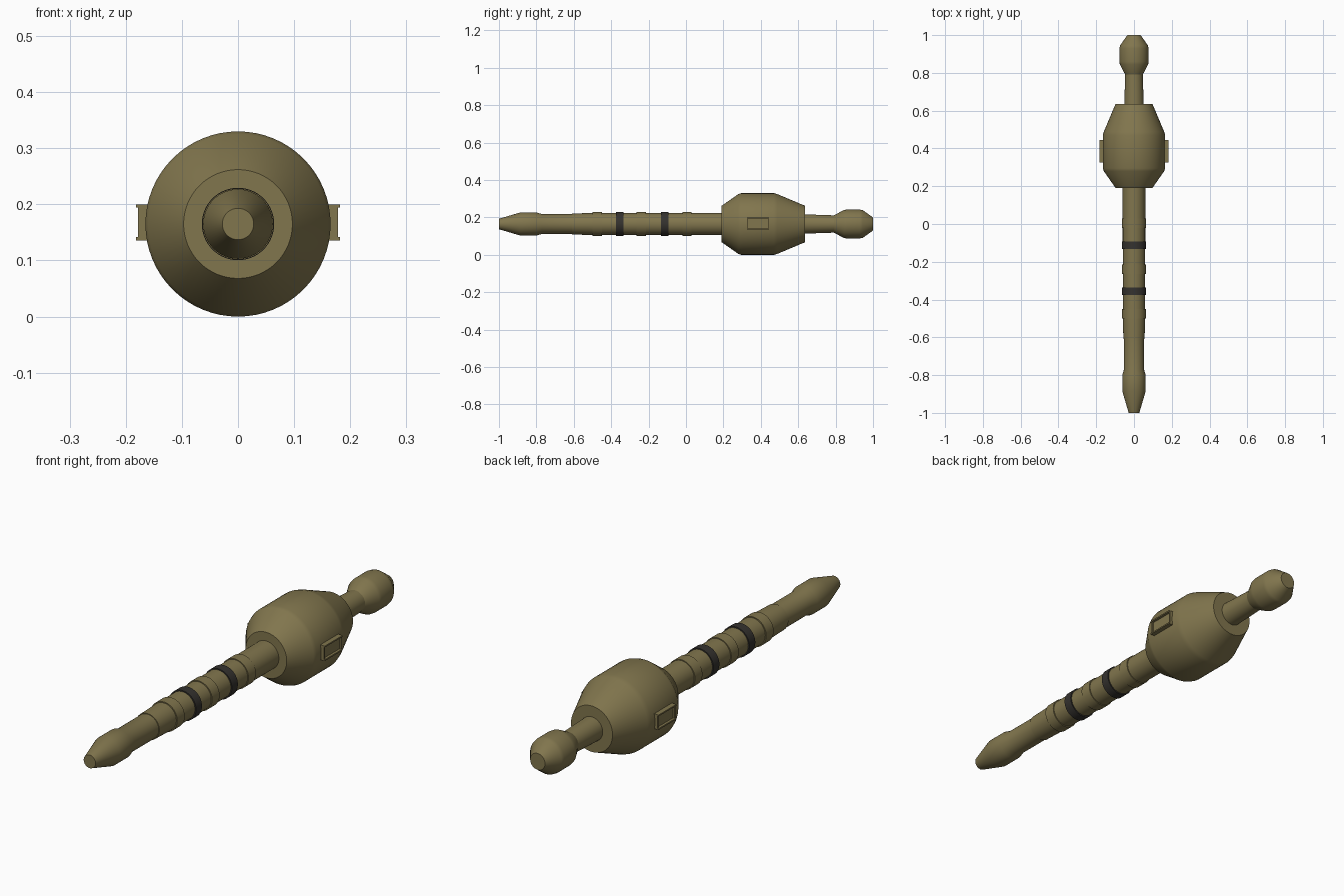
import bpy, bmesh, math
from mathutils import Matrix

cube = bpy.data.objects.get("Cube")
if cube:
    bpy.data.objects.remove(cube, do_unlink=True)

AXIS_Z = 0.165


def material(name, rgb):
    m = bpy.data.materials.new(name)
    m.use_nodes = True
    m.diffuse_color = (*rgb, 1)
    bsdf = m.node_tree.nodes["Principled BSDF"]
    bsdf.inputs["Base Color"].default_value = (*rgb, 1)
    bsdf.inputs["Roughness"].default_value = 0.7
    return m


olive = material("olive bronze", (0.22, 0.18, 0.075))
dark = material("charcoal", (0.035, 0.032, 0.028))


def finish(name, bm, mat):
    bmesh.ops.recalc_face_normals(bm, faces=bm.faces)
    mesh = bpy.data.meshes.new(name)
    bm.to_mesh(mesh)
    bm.free()
    mesh.materials.append(mat)
    obj = bpy.data.objects.new(name, mesh)
    bpy.context.collection.objects.link(obj)
    return obj


def lathe(name, profile, mat, sides=64):
    """Turn (y, radius) points around the long axis and cap both ends."""
    bm = bmesh.new()
    rings = []
    for y, r in profile:
        angles = [math.tau * i / sides for i in range(sides)]
        rings.append([bm.verts.new((r * math.cos(a), y, AXIS_Z + r * math.sin(a)))
                      for a in angles])
    for a, b in zip(rings, rings[1:]):
        for i in range(sides):
            j = (i + 1) % sides
            bm.faces.new((a[i], a[j], b[j], b[i]))
    bm.faces.new(rings[0])
    bm.faces.new(rings[-1])
    obj = finish(name, bm, mat)
    bpy.ops.object.select_all(action="DESELECT")
    obj.select_set(True)
    bpy.context.view_layer.objects.active = obj
    bpy.ops.object.shade_smooth_by_angle(angle=math.radians(45))
    return obj


def box(bm, x, y, z, sx, sy, sz):
    bmesh.ops.create_cube(bm, size=1, matrix=Matrix.Translation((x, y, z))
                          @ Matrix.Diagonal((sx, sy, sz, 1)))


# Tapered front tip and slim neck
lathe("front_tip", [(-1, 0.028), (-0.885, 0.062), (-0.80, 0.062),
                    (-0.77, 0.053), (-0.60, 0.053)], olive)

# Grip shaft with raised collars
lathe("grip_shaft", [(-0.61, 0.056), (-0.50, 0.059), (0.20, 0.060)], olive)
for i, y in enumerate((-0.475, -0.24, 0.005)):
    lathe(f"grip_collar_{i + 1}", [(y - 0.025, 0.0635), (y + 0.025, 0.0635)], olive)
for i, y in enumerate((-0.355, -0.113)):
    lathe(f"dark_band_{i + 1}", [(y - 0.02, 0.0645), (y + 0.02, 0.0645)], dark)

# Large rounded body
lathe("body", [(0.19, 0.097), (0.28, 0.160), (0.295, 0.165), (0.47, 0.165),
               (0.488, 0.160), (0.635, 0.098)], olive)

# Rear neck and end knob
lathe("rear_neck", [(0.62, 0.052), (0.80, 0.046)], olive)
lathe("end_knob", [(0.79, 0.046), (0.845, 0.075), (0.86, 0.077),
                   (0.93, 0.077), (0.945, 0.074), (1, 0.035)], olive)

# Plain raised panels with rails on both sides of the body
for side, word in ((1, "left"), (-1, "right")):
    bm = bmesh.new()
    box(bm, side * 0.163, 0.385, AXIS_Z + 0.003, 0.016, 0.12, 0.064)
    finish(f"{word}_side_panel", bm, olive)
    bm = bmesh.new()
    for dz in (-0.026, 0.032):
        box(bm, side * 0.172, 0.385, AXIS_Z + dz, 0.020, 0.12, 0.006)
    for dy in (-0.057, 0.057):
        box(bm, side * 0.171, 0.385 + dy, AXIS_Z + 0.003, 0.014, 0.006, 0.058)
    finish(f"{word}_panel_frame", bm, olive)
